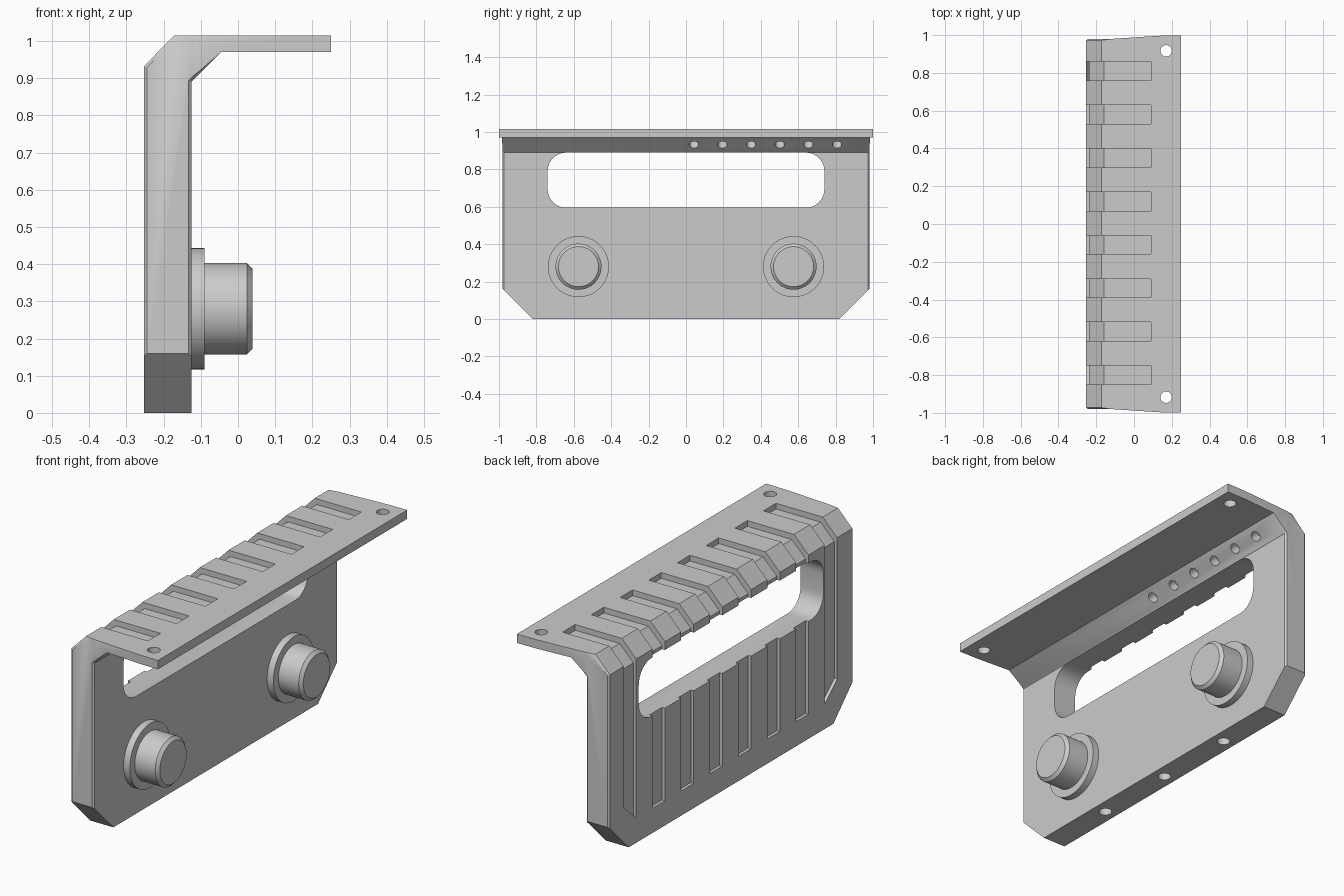
import bpy, bmesh, math
from mathutils import Vector

cube = bpy.data.objects.get("Cube")
if cube:
    bpy.data.objects.remove(cube, do_unlink=True)

grey = bpy.data.materials.new("light_grey")
grey.use_nodes = True
grey.diffuse_color = (0.6, 0.6, 0.6, 1)
grey.node_tree.nodes["Principled BSDF"].inputs["Base Color"].default_value = (0.6, 0.6, 0.6, 1)


def make(name, bm):
    bmesh.ops.recalc_face_normals(bm, faces=bm.faces)
    mesh = bpy.data.meshes.new(name)
    bm.to_mesh(mesh)
    bm.free()
    ob = bpy.data.objects.new(name, mesh)
    bpy.context.collection.objects.link(ob)
    mesh.materials.append(grey)
    return ob


def prism(name, points, place, low, high):
    """Extrude a 2D outline; place(a, b, t) gives the 3D point."""
    bm = bmesh.new()
    ends = [[bm.verts.new(place(a, b, t)) for a, b in points] for t in (low, high)]
    for ring in ends:
        bm.faces.new(ring)
    n = len(points)
    for i in range(n):
        j = (i + 1) % n
        bm.faces.new((ends[0][i], ends[0][j], ends[1][j], ends[1][i]))
    return make(name, bm)


def along_x(a, b, t): return (t, a, b)
def along_y(a, b, t): return (a, t, b)
def along_z(a, b, t): return (a, b, t)


def rod(name, centre, axis, radius, length):
    bm = bmesh.new()
    bmesh.ops.create_cone(bm, cap_ends=True, segments=32, radius1=radius, radius2=radius, depth=length)
    bm.transform(Vector(axis).to_track_quat('Z', 'Y').to_matrix().to_4x4())
    bmesh.ops.translate(bm, verts=bm.verts, vec=centre)
    return make(name, bm)


def cut(ob, cutter, operation='DIFFERENCE'):
    mod = ob.modifiers.new("cut", 'BOOLEAN')
    mod.operation, mod.solver, mod.object = operation, 'EXACT', cutter
    bpy.context.view_layer.update()
    result = bpy.data.meshes.new_from_object(ob.evaluated_get(bpy.context.evaluated_depsgraph_get()))
    ob.modifiers.clear()
    ob.data = result
    bpy.data.objects.remove(cutter, do_unlink=True)


def smooth(ob):
    bpy.ops.object.select_all(action='DESELECT')
    ob.select_set(True)
    bpy.context.view_layer.objects.active = ob
    bpy.ops.object.shade_smooth_by_angle(angle=math.radians(30))


# Bent plate: upright back with a thin shelf on top
profile = [(-0.253, 0), (-0.125, 0), (-0.125, 0.89), (-0.045, 0.97), (0.25, 0.97),
           (0.25, 1.015), (-0.172, 1.015), (-0.253, 0.932)]
plate = prism("bracket_plate", profile, along_y, -1.1, 1.1)

# Ends flare slightly toward the shelf edge; lower corners are clipped
side = [(-0.4, 0.98), (-0.12, 0.98), (0.14, 0.997), (0.4, 1.002)]
cut(plate, prism("flare", side + [(x, -y) for x, y in reversed(side)], along_z, -0.2, 1.2), 'INTERSECT')
half = [(0.815, -0.005), (0.985, 0.165), (1.2, 0.165), (1.2, -0.2), (0.815, -0.2)]
for s in (1, -1):
    cut(plate, prism("corner", [(s * y, z) for y, z in half], along_x, -0.5, 0.5))

# Fine chamfer on the upright's end edges
bm = bmesh.new()
bm.from_mesh(plate.data)
bm.normal_update()
edges = []
for e in bm.edges:
    if len(e.link_faces) == 2:
        ny = sorted(abs(f.normal.y) for f in e.link_faces)
        if ny[0] < 0.1 and ny[1] > 0.9 and all(v.co.x < -0.04 for v in e.verts):
            edges.append(e)
bmesh.ops.bevel(bm, geom=edges, offset=0.008, segments=1, affect='EDGES')
bm.to_mesh(plate.data)
bm.free()

# Handle window with rounded corners
r, window = 0.1, []
for cy, cz, start in ((0.64, 0.79, 0), (-0.64, 0.79, 90), (-0.64, 0.695, 180), (0.64, 0.695, 270)):
    for k in range(9):
        a = math.radians(start + k * 11.25)
        window.append((cy + r * math.cos(a), cz + r * math.sin(a)))
cut(plate, prism("window", window, along_x, -0.5, 0.1))

# Grooves wrapping from the shelf over the bend and down the back
groove = [(-0.237, 0.125), (-0.237, 0.908), (-0.16, 0.986), (0.09, 0.986),
          (0.09, 1.1), (-0.4, 1.1), (-0.4, 0.125)]
for i in range(8):
    y = (i - 3.5) * 0.23 + 0.005
    cutter = prism("groove", groove, along_y, y - 0.05, y + 0.05)
    if i in (0, 7):
        # outermost grooves end parallel to the clipped corner
        for v in cutter.data.vertices:
            if v.co.z < 0.2 and abs(v.co.y) > 0.8:
                v.co.z += 0.09
    cut(plate, cutter)

# Drilled holes: shelf, base and sloping underside
for s in (1, -1):
    cut(plate, rod("shelf_hole", (0.17, s * 0.917, 1), (0, 0, 1), 0.03, 0.3))
for i in (-1, 0, 1):
    cut(plate, rod("base_hole", (-0.19, i * 0.44, 0), (0, 0, 1), 0.031, 0.3))
for i in range(6):
    cut(plate, rod("slope_hole", (-0.083, 0.042 + i * 0.153, 0.932), (1, 0, -1), 0.025, 0.1))
smooth(plate)

# Two turned pins, each with a collar and chamfered tip
turning = [(-0.14, 0.163), (-0.09, 0.163), (-0.09, 0.123), (0.024, 0.123), (0.039, 0.107)]
for s, label in ((1, "back"), (-1, "front")):
    bm = bmesh.new()
    rings = []
    for x, rad in turning:
        rings.append([bm.verts.new((x, s * 0.575 + rad * math.cos(k * math.tau / 64),
                                    0.28 + rad * math.sin(k * math.tau / 64))) for k in range(64)])
    for a, b in zip(rings, rings[1:]):
        for k in range(64):
            j = (k + 1) % 64
            bm.faces.new((a[k], a[j], b[j], b[k]))
    bm.faces.new(rings[0])
    bm.faces.new(rings[-1])
    smooth(make(label + "_pin", bm))
